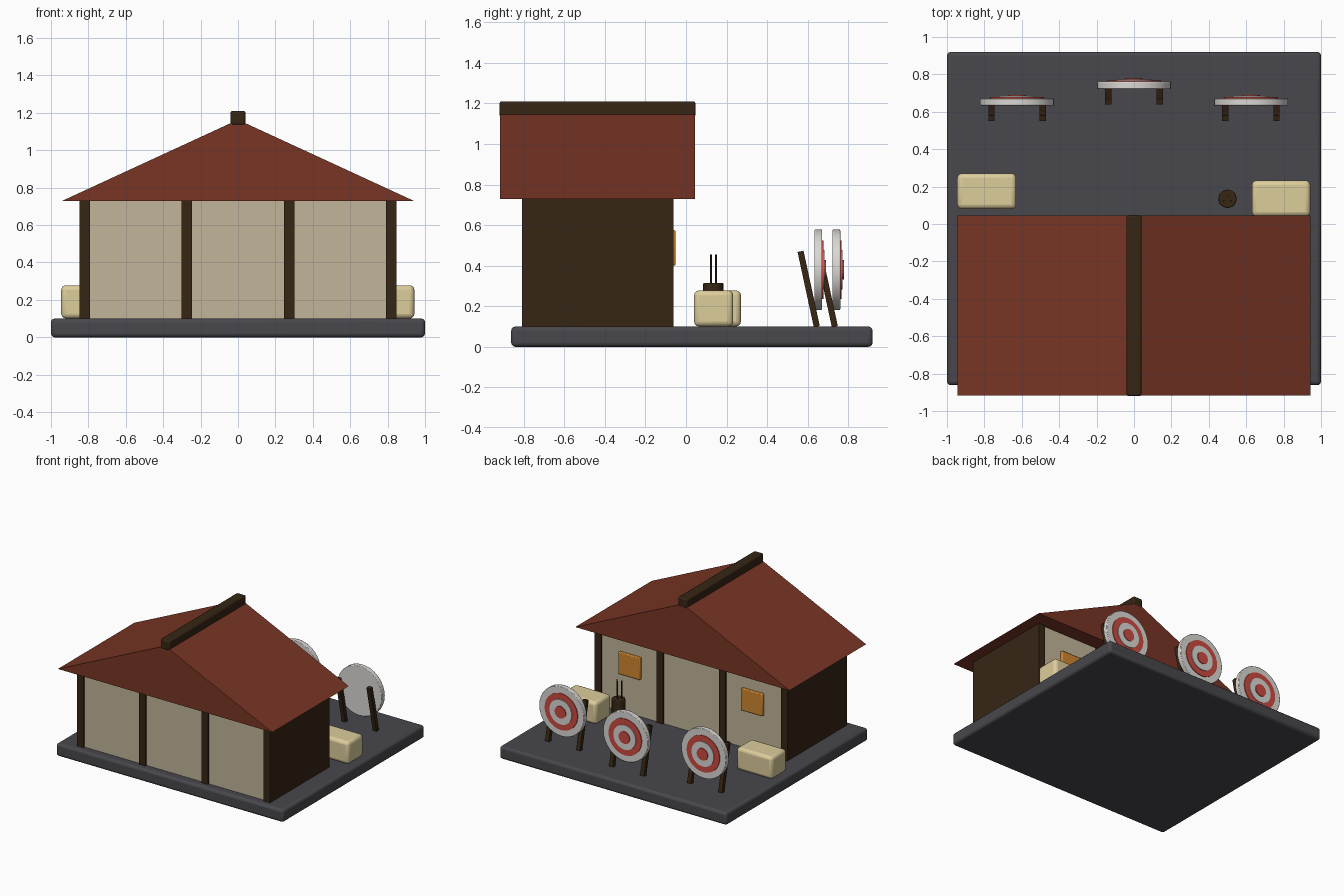
import bpy
import bmesh
from math import radians, atan2, hypot
from mathutils import Matrix, Vector

if "Cube" in bpy.data.objects:
    bpy.data.objects.remove(bpy.data.objects["Cube"])


def material(name, rgb):
    m = bpy.data.materials.new(name)
    m.use_nodes = True
    col = (*rgb, 1)
    m.diffuse_color = col
    bsdf = next(n for n in m.node_tree.nodes if n.type == "BSDF_PRINCIPLED")
    bsdf.inputs["Base Color"].default_value = col
    bsdf.inputs["Roughness"].default_value = 0.8
    return m


STONE = material("grey stone", (.065, .065, .074))
ROOF = material("red roof", (.19, .036, .018))
WOOD = material("dark wood", (.037, .019, .007))
PLASTER = material("cream plaster", (.54, .46, .32))
STRAW = material("straw", (.72, .61, .33))
AMBER = material("amber window", (.62, .24, .03))
WHITE = material("target white", (.70, .69, .66))
RED = material("target red", (.60, .07, .053))


def finish(name, bm, mat, bevel=0, segments=2):
    mesh = bpy.data.meshes.new(name)
    bmesh.ops.recalc_face_normals(bm, faces=bm.faces[:])
    bm.to_mesh(mesh)
    bm.free()
    ob = bpy.data.objects.new(name, mesh)
    bpy.context.collection.objects.link(ob)
    mesh.materials.append(mat)
    if bevel:
        mod = ob.modifiers.new("Bevel", "BEVEL")
        mod.width = bevel
        mod.segments = segments
    bpy.ops.object.select_all(action="DESELECT")
    ob.select_set(True)
    bpy.context.view_layer.objects.active = ob
    bpy.ops.object.shade_smooth_by_angle(angle=radians(35))
    return ob


def box(name, lo, hi, mat, bevel=0, segments=2):
    lo, hi = Vector(lo), Vector(hi)
    bm = bmesh.new()
    bmesh.ops.create_cube(bm, size=1, matrix=Matrix.Translation((lo + hi) / 2)
                          @ Matrix.Diagonal((*(hi - lo), 1)))
    return finish(name, bm, mat, bevel, segments)


def cylinder(name, start, end, radius, mat, sides=32, bevel=0):
    start, end = Vector(start), Vector(end)
    axis = end - start
    turn = axis.to_track_quat("Z", "Y").to_matrix().to_4x4()
    bm = bmesh.new()
    bmesh.ops.create_cone(bm, cap_ends=True, segments=sides, radius1=radius,
                          radius2=radius, depth=axis.length,
                          matrix=Matrix.Translation((start + end) / 2) @ turn)
    return finish(name, bm, mat, bevel)


# Ground slab
box("ground_slab", (-1, -.862, 0), (1, .92, .1), STONE, .02, 3)

# House body, with timber frames running through its depth
box("plaster_walls", (-.8, -.795, .1), (.8, -.075, .73), PLASTER)
for x, label in ((-.82, "right_end"), (-.275, "right_middle"),
                 (.275, "left_middle"), (.82, "left_end")):
    box(label + "_frame", (x - .028, -.81, .1), (x + .028, -.062, .73), WOOD)

# Windows on the back wall
for x, side in ((-.54, "right"), (.54, "left")):
    box(side + "_window", (x - .095, -.085, .4), (x + .095, -.052, .575), AMBER, .006)

# Solid gable roof and ridge beam
bm = bmesh.new()
gable = bm.faces.new([bm.verts.new((x, -.917, z))
                      for x, z in ((-.943, .728), (.943, .728), (0, 1.163))])
ext = bmesh.ops.extrude_face_region(bm, geom=[gable], use_keep_orig=True)
bmesh.ops.translate(bm, vec=(0, .962, 0),
                    verts=[v for v in ext["geom"] if isinstance(v, bmesh.types.BMVert)])
finish("gable_roof", bm, ROOF)
box("ridge_beam", (-.04, -.92, 1.135), (.04, .047, 1.21), WOOD, .01)

# Straw bales
box("right_straw_bale", (-.945, .08, .1), (-.63, .271, .278), STRAW, .025, 3)
box("left_straw_bale", (.63, .04, .1), (.943, .233, .278), STRAW, .025, 3)

# Arrow barrel
cylinder("arrow_barrel", (.5, .135, .1), (.5, .135, .315), .05, WOOD, 12, .005)
for i, (dx, dy) in enumerate(((-.02, -.011), (0, .012), (.02, -.011))):
    cylinder(f"arrow_{i + 1}", (.5 + dx, .135 + dy, .3), (.5 + dx, .135 + dy, .455),
             .005, WOOD, 8)


# Archery targets: stepped rings facing the back, on leaning legs
def target(label, x, y):
    rings = ((.198, 0, .038, WHITE, "outer_white"), (.145, .02, .044, RED, "outer_red"),
             (.098, .02, .050, WHITE, "inner_white"), (.048, .02, .056, RED, "bullseye"))
    for radius, near, far, mat, ring in rings:
        cylinder(f"{label}_target_{ring}", (x, y + near, .38), (x, y + far, .38),
                 radius, mat, 32, .004 if ring == "outer_white" else 0)
    rise, lean = .37, -.08
    for sx, side in ((-1, "right"), (1, "left")):
        leg = box(f"{label}_target_{side}_leg", (-.017, -.015, -.19), (.017, .015, .19), WOOD)
        leg.location = (x + sx * .137, y - .029, .285)
        leg.rotation_euler.x = atan2(-lean, rise)


target("right", -.625, .634)
target("middle", 0, .723)
target("left", .625, .634)
